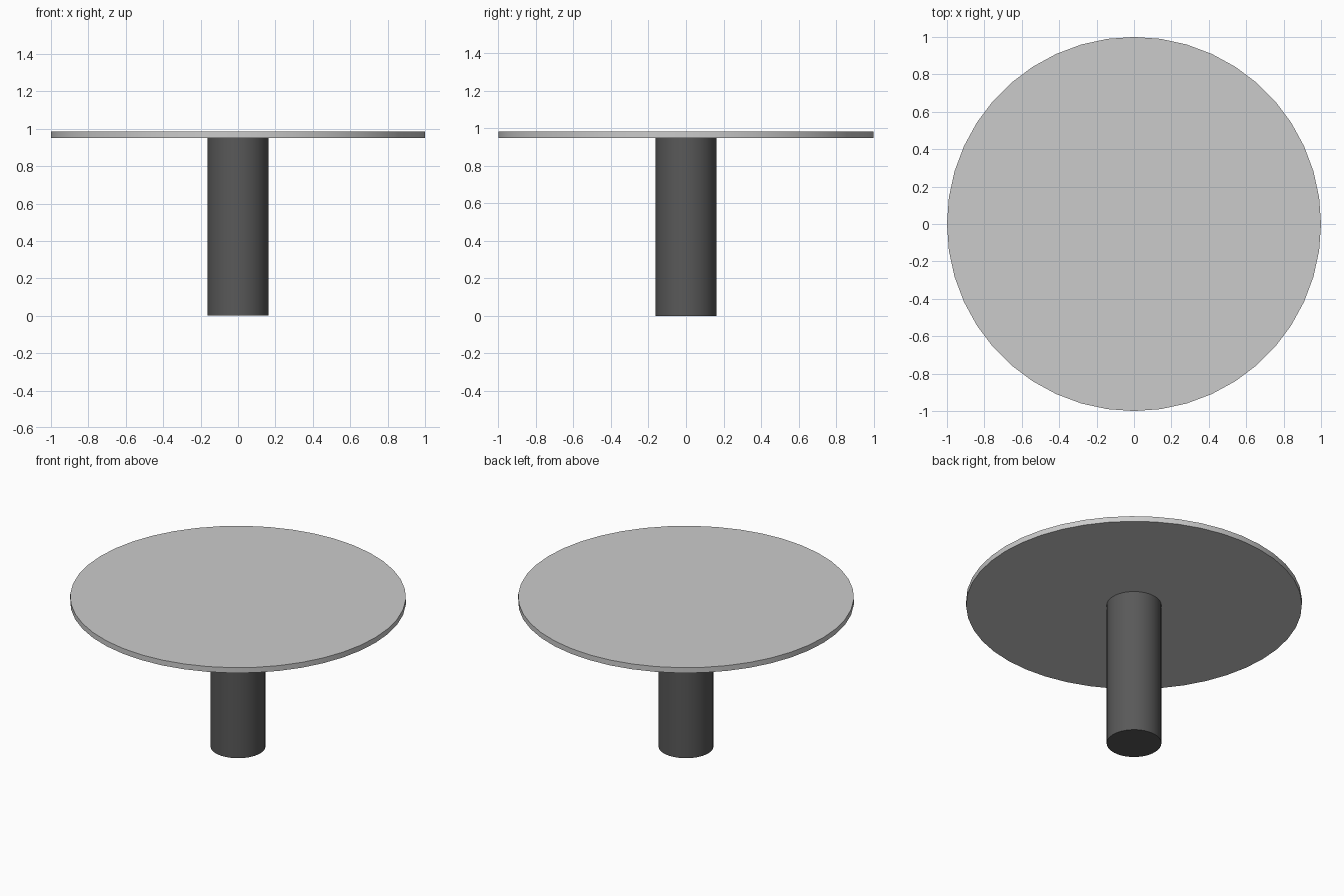
import bpy
import math

if "Cube" in bpy.data.objects:
    bpy.data.objects.remove(bpy.data.objects["Cube"])


def cylinder(name, radius, z0, z1, sides):
    """Smooth-sided upright cylinder spanning z0..z1."""
    bpy.ops.mesh.primitive_cylinder_add(
        vertices=sides, radius=radius, depth=z1 - z0,
        location=(0, 0, (z0 + z1) / 2))
    obj = bpy.context.object
    obj.name = name
    bpy.ops.object.shade_smooth_by_angle(angle=math.radians(30))
    return obj


# Round table top
cylinder("table_top", 1.0, 0.95, 0.985, 44)

# Black pedestal column
pedestal = cylinder("pedestal", 0.163, 0.0, 0.95, 44)
black = bpy.data.materials.new("black")
black.diffuse_color = (0.1, 0.1, 0.1, 1)
black.use_nodes = True
black.node_tree.nodes["Principled BSDF"].inputs["Base Color"].default_value = black.diffuse_color
pedestal.data.materials.append(black)
